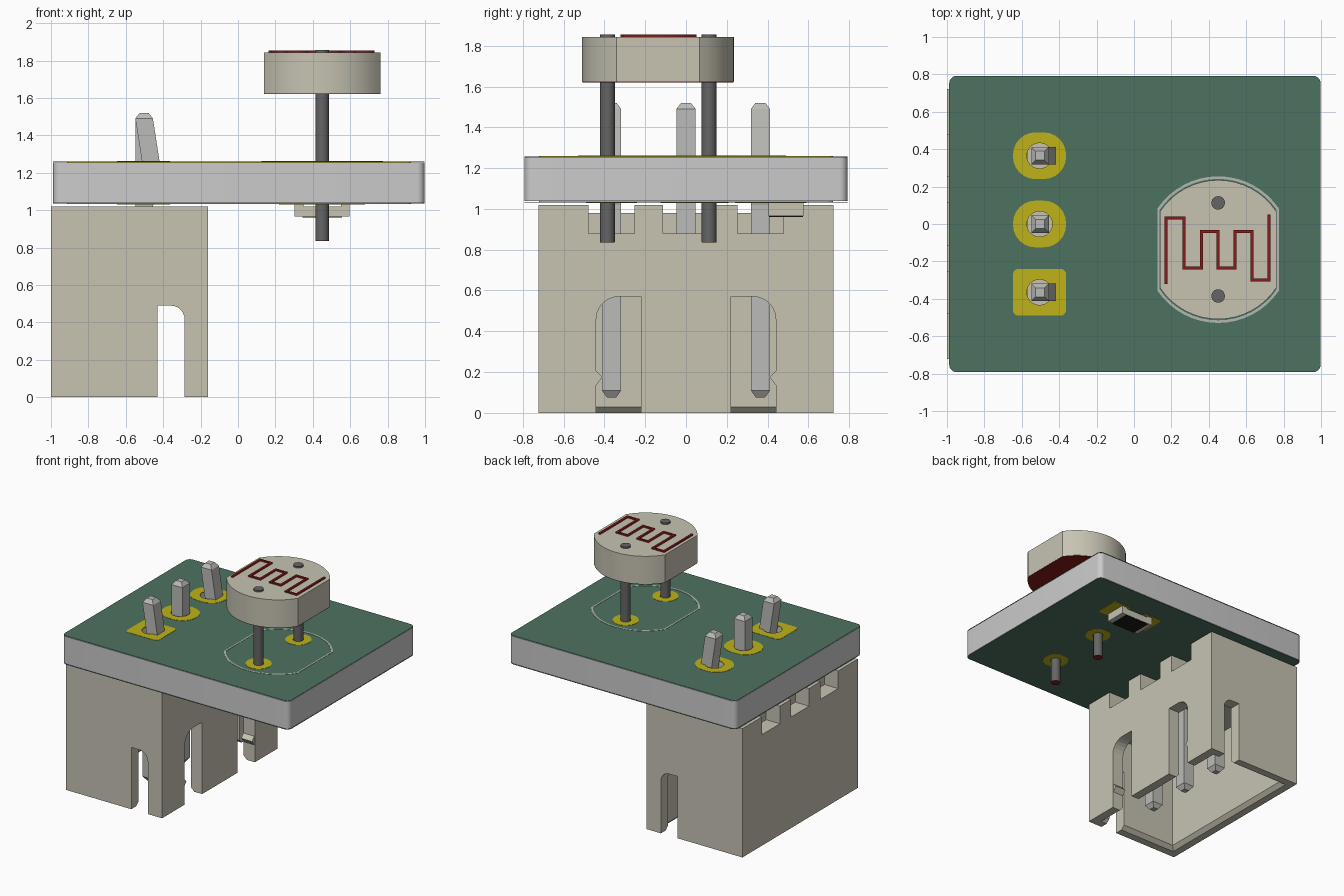
import bpy, bmesh
from math import sin, cos, pi, acos

if "Cube" in bpy.data.objects:
    bpy.data.objects.remove(bpy.data.objects["Cube"])

def material(name, r, g, b):
    m = bpy.data.materials.new(name)
    m.diffuse_color = (r, g, b, 1)
    m.use_nodes = True
    m.node_tree.nodes["Principled BSDF"].inputs["Base Color"].default_value = m.diffuse_color
    return m

BEIGE = material("beige", .57, .55, .45)
GREEN = material("mask_green", .075, .17, .12)
GOLD = material("gold", .52, .45, .01)
METAL = material("pin_metal", .5, .5, .48)
DARK = material("lead_metal", .13, .13, .13)
RED = material("dark_red", .25, .01, .01)
WHITE = material("print_white", .45, .48, .45)
BLACK = material("black", .01, .01, .01)

def add(name, mesh, mat=None):
    ob = bpy.data.objects.new(name, mesh)
    bpy.context.collection.objects.link(ob)
    if mat:
        mesh.materials.clear()
        mesh.materials.append(mat)
    return ob

def loft(name, rings, mat=None):
    """Closed solid through rings of 3D points."""
    bm = bmesh.new()
    vs = [[bm.verts.new(p) for p in ring] for ring in rings]
    n = len(vs[0])
    for a, b in zip(vs, vs[1:]):
        for i in range(n):
            bm.faces.new((a[i], a[(i + 1) % n], b[(i + 1) % n], b[i]))
    bm.faces.new(vs[0])
    bm.faces.new(vs[-1])
    bmesh.ops.recalc_face_normals(bm, faces=bm.faces)
    me = bpy.data.meshes.new(name)
    bm.to_mesh(me)
    bm.free()
    return add(name, me, mat)

def solid(name, loop, z0, z1, mat=None):
    return loft(name, [[(x, y, z) for x, y in loop] for z in (z0, z1)], mat)

def sheet(name, loops, z0, z1, mat=None):
    """Flat plate with holes, filled from an outline and inner loops."""
    cu = bpy.data.curves.new(name, 'CURVE')
    cu.dimensions, cu.fill_mode, cu.extrude = '2D', 'BOTH', (z1 - z0) / 2
    for loop in loops:
        sp = cu.splines.new('POLY')
        sp.points.add(len(loop) - 1)
        for p, (x, y) in zip(sp.points, loop):
            p.co = (x, y, 0, 1)
        sp.use_cyclic_u = True
    tmp = add("tmp", cu)
    dg = bpy.context.evaluated_depsgraph_get()
    me = bpy.data.meshes.new_from_object(tmp.evaluated_get(dg))
    bpy.data.objects.remove(tmp)
    bm = bmesh.new()
    bm.from_mesh(me)
    bmesh.ops.remove_doubles(bm, verts=bm.verts, dist=1e-5)
    bmesh.ops.translate(bm, verts=bm.verts, vec=(0, 0, (z0 + z1) / 2))
    bmesh.ops.recalc_face_normals(bm, faces=bm.faces)
    bm.to_mesh(me)
    bm.free()
    return add(name, me, mat)

def circle(cx, cy, r, n=24):
    return [(cx + r * cos(2 * pi * i / n), cy + r * sin(2 * pi * i / n)) for i in range(n)]

def rrect(cx, cy, hx, hy, r, n=6):
    return [(cx + sx * (hx - r) + r * cos(a0 + i * pi / 2 / n), cy + sy * (hy - r) + r * sin(a0 + i * pi / 2 / n))
            for sx, sy, a0 in ((1, 1, 0), (-1, 1, pi / 2), (-1, -1, pi), (1, -1, 1.5 * pi))
            for i in range(n + 1)]

def rect(x0, x1, y0, y1):
    return [(x0, y0), (x1, y0), (x1, y1), (x0, y1)]

def slot(a, b, top, r):
    """Slot profile, rounded only at the top corner on side b."""
    s = 1 if b > a else -1
    arc = [(b - s * r + s * r * cos(t * pi / 12), top - r + r * sin(t * pi / 12)) for t in range(7)]
    return [(a, -.05), (b, -.05)] + arc + [(a, top)]

PINS = (-.365, 0, .365)
LX, LEADS = .45, (.113, -.385)

# circuit board with drilled holes, copper, mask and pads on both sides
holes = [circle(-.505, y, .068) for y in PINS] + [circle(LX, y, .038) for y in LEADS]
outline = rrect(.005, 0, .993, .792, .04)
sheet("board", [outline] + holes, 1.038, 1.254)
for side, z, s in (("top", 1.254, 1), ("bottom", 1.038, -1)):
    def layer(name, loops, a, b, mat):
        za, zb = sorted((z + s * a, z + s * b))
        return sheet(side + name, loops, za, zb, mat)
    layer("_copper", [rrect(.005, 0, .92, .72, .03)] + holes, 0, .003, GOLD)
    layer("_mask", [outline] + holes, .003, .006, GREEN)
    for i, y in enumerate(PINS):
        layer(f"_pin_pad_{i}", [rrect(-.505, y, .142, .125, .03 if i == 0 else .12), holes[i]], .006, .008, GOLD)
    for i, y in enumerate(LEADS):
        layer(f"_lead_pad_{i}", [circle(LX, y, .095), holes[3 + i]], .006, .008, GOLD)

# connector housing, open at the bottom
body = solid("connector_housing", rect(-1, -.16, -.722, .722), 0, 1.02, BEIGE)
cav = [(.06, -.03), (.03, 0), (0, .03), (0, .76)]
cutters = [loft("cut", [[(x, y, z) for x, y in rect(-.91 - e, -.26 + e, -.63 - e, .63 + e)] for e, z in cav])]
cutters.append(loft("cut", [[(x, y, z) for x, z in slot(-.43, -.285, .49, .075)] for y in (-.8, .8)]))
for s in (-1, 1):
    cutters.append(loft("cut", [[(x, y, z) for y, z in slot(s * .22, s * .44, .57, .11)] for x in (-.4, -.1)]))
for y in PINS:
    for x0, x1, z in ((-.57, -.1, .88), (-1.1, -.88, .88), (-1.1, -.1, .98)):
        cutters.append(solid("cut", rect(x0, x1, y - .112, y + .112), z, 1.1))
for c in cutters:
    c.hide_render = True
    m = body.modifiers.new("cut", 'BOOLEAN')
    m.operation, m.solver, m.object = 'DIFFERENCE', 'EXACT', c
dg = bpy.context.evaluated_depsgraph_get()
cut_mesh = bpy.data.meshes.new_from_object(body.evaluated_get(dg))
body.modifiers.clear()
body.data = cut_mesh
cut_mesh.materials.clear()
cut_mesh.materials.append(BEIGE)
for c in cutters:
    bpy.data.objects.remove(c)

# latch bumps on the corner posts
for s in (-1, 1):
    tri = [(s * .445, .13), (s * .41, .175), (s * .445, .21)]
    loft("latch_bump", [[(x, y, z) for y, z in tri] for x in (-.26, -.165)], BEIGE)

# contact pins; the outer two are kinked inside the board
for i, y in enumerate(PINS):
    k = 0 if i == 1 else .045
    path = [(0, .022, .075), (0, .047, .11), (0, .047, 1.02), (k, .047, 1.2),
            (0, .047, 1.49), (0, .024, 1.52)]
    loft(f"pin_{i}", [[(px, py, z) for px, py in rect(-.502 + d - h, -.502 + d + h, y - h, y + h)]
                      for d, h, z in path], METAL)

# light sensor: flat-sided disc, red underside, winding track and two leads
CY = -.137
def disc(r, half):
    a0 = acos(half / r)
    return [(LX + r * cos(t), CY + r * sin(t)) for base in (0, pi)
            for t in (base + a0 + (pi - 2 * a0) * i / 16 for i in range(17))]

smooth = [solid("sensor_body", disc(.372, .312), 1.624, 1.843, BEIGE)]
solid("sensor_underside", disc(.371, .311), 1.62, 1.624, RED)
sheet("sensor_outline_print", [disc(.392, .325), disc(.378, .313)], 1.26, 1.262, WHITE)
for i, y in enumerate(LEADS):
    smooth.append(solid(f"sensor_lead_{i}", circle(LX, y, .036), .837, 1.856, DARK))
    solid(f"lead_end_{i}", circle(LX, y, .0355), .835, .837, RED)

path = [(.17, -.32), (.17, .032), (.267, .032), (.267, -.235), (.36, -.235), (.36, -.04), (.45, -.04),
        (.45, -.235), (.54, -.235), (.54, -.04), (.632, -.04), (.632, -.3), (.723, -.3), (.723, .052)]
def normal(p, q):
    l = abs(q[0] - p[0]) + abs(q[1] - p[1])
    return ((p[1] - q[1]) / l, (q[0] - p[0]) / l)
seg = [normal(p, q) for p, q in zip(path, path[1:])]
offs = [seg[0]] + [(a[0] + b[0], a[1] + b[1]) for a, b in zip(seg, seg[1:])] + [seg[-1]]
edge = lambda w: [(p[0] + w * o[0], p[1] + w * o[1]) for p, o in zip(path, offs)]
sheet("sensor_track", [edge(.008) + edge(-.008)[::-1]], 1.842, 1.854, RED)

# chip resistor under the board
for i, s in enumerate((-1, 1)):
    solid(f"chip_pad_{i}", rrect(LX + s * .15, .49, .08, .1, .02), 1.029, 1.033, GOLD)
    solid(f"chip_end_{i}", rect(*sorted((LX + s * .1, LX + s * .147)), .405, .575), .966, 1.029, BEIGE)
solid("chip_core", rect(.35, .55, .405, .575), .966, 1.02, BEIGE)
solid("chip_coating", rect(.345, .555, .407, .573), .96, .966, BLACK)

bpy.ops.object.select_all(action='DESELECT')
for ob in smooth:
    ob.select_set(True)
bpy.context.view_layer.objects.active = smooth[0]
bpy.ops.object.shade_smooth_by_angle()
